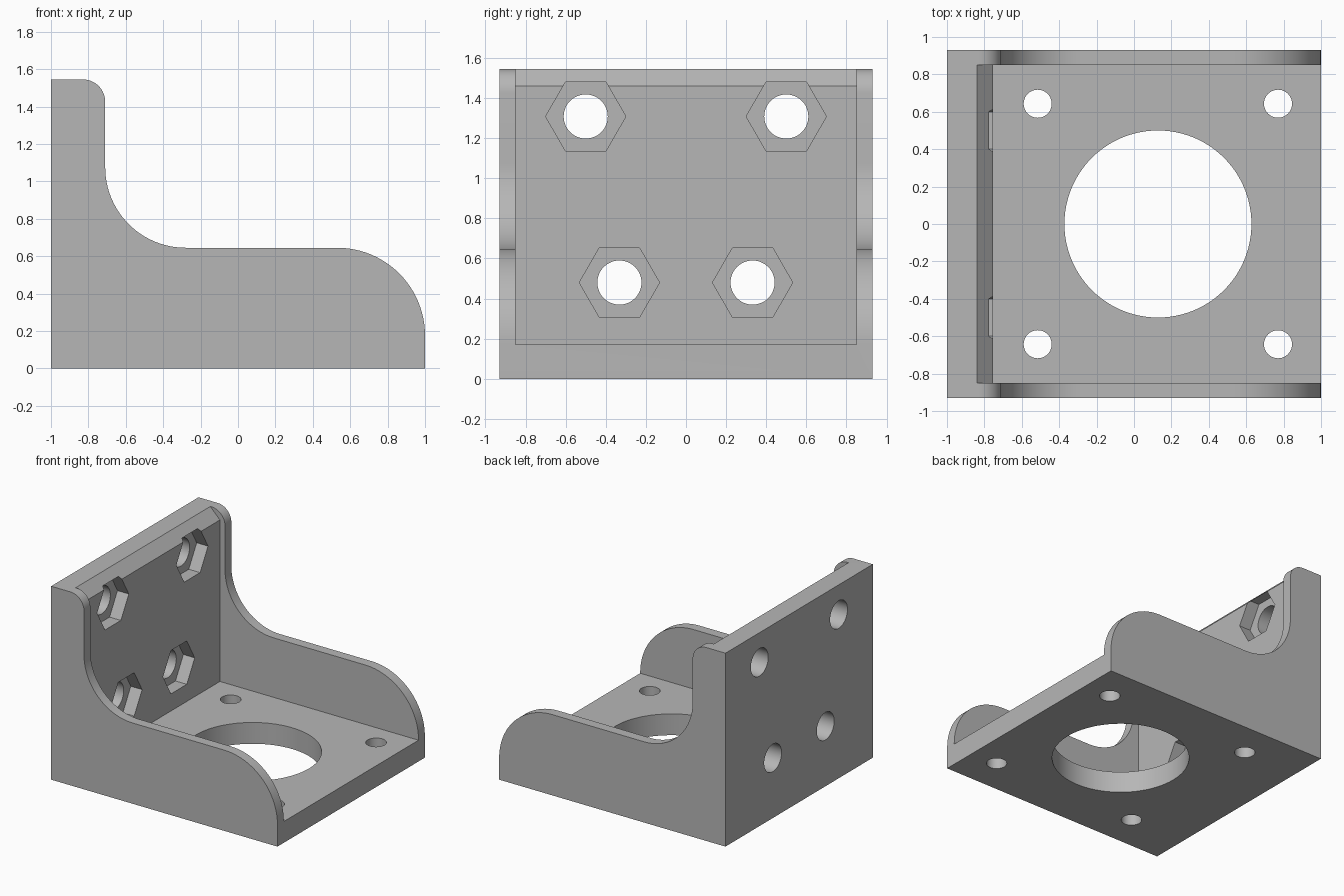
import bpy, bmesh, math
from mathutils import Vector

cube = bpy.data.objects.get("Cube")
if cube:
    bpy.data.objects.remove(cube, do_unlink=True)

grey = bpy.data.materials.new("plain grey")
grey.use_nodes = True
grey.diffuse_color = (0.47, 0.47, 0.47, 1)
grey.node_tree.nodes["Principled BSDF"].inputs["Base Color"].default_value = grey.diffuse_color

WIDTH, INNER = 0.93, 0.85       # half widths outside and between the cheeks
HEIGHT, RIM, FLOOR = 1.545, 0.645, 0.17
PLATE_X, POCKET = -0.755, 0.1   # face of upright plate, nut pocket depth


def prism(name, points, offset):
    """Solid made by sweeping a closed loop of 3D points along offset."""
    bm = bmesh.new()
    face = bm.faces.new([bm.verts.new(p) for p in points])
    grown = bmesh.ops.extrude_face_region(bm, geom=[face])
    verts = [g for g in grown["geom"] if isinstance(g, bmesh.types.BMVert)]
    bmesh.ops.translate(bm, verts=verts, vec=Vector(offset))
    bmesh.ops.recalc_face_normals(bm, faces=bm.faces)
    mesh = bpy.data.meshes.new(name)
    bm.to_mesh(mesh)
    bm.free()
    mesh.materials.append(grey)
    obj = bpy.data.objects.new(name, mesh)
    bpy.context.collection.objects.link(obj)
    return obj


def side_prism(name, profile, half):
    return prism(name, [(x, -half, z) for x, z in profile], (0, 2 * half, 0))


def arc(cx, cz, r, start, end, steps=24):
    angles = [math.radians(start + (end - start) * i / steps) for i in range(steps + 1)]
    return [(cx + r * math.cos(a), cz + r * math.sin(a)) for a in angles]


def ring(r, sides):
    return arc(0, 0, r, 0, 360, sides)[:-1]


def cut(target, cutter):
    cutter.hide_render = True
    mod = target.modifiers.new("cut", "BOOLEAN")
    mod.operation = "DIFFERENCE"
    mod.solver = "EXACT"
    mod.object = cutter
    bpy.context.view_layer.objects.active = target
    bpy.ops.object.modifier_apply(modifier=mod.name)
    bpy.data.objects.remove(cutter, do_unlink=True)


# Solid block with the curved cheek outline
outline = [(-1, 0), (1, 0)]
outline += arc(0.53, RIM - 0.47, 0.47, 0, 90)
outline += arc(-0.28, RIM + 0.43, 0.43, 270, 180)
outline += arc(-0.83, HEIGHT - 0.12, 0.12, 0, 90, 16)
outline += [(-1, HEIGHT)]
bracket = side_prism("mounting_bracket", outline, WIDTH)

# Channel between the cheeks, leaving floor and chamfered upright plate
channel = [(PLATE_X, FLOOR), (1.2, FLOOR), (1.2, 1.7), (PLATE_X - 0.24, 1.7), (PLATE_X, 1.46)]
cut(bracket, side_prism("channel_cutter", channel, INNER))

# Floor holes: large bore and four corner screws
floor_holes = [(0.128, 0, 0.5, 96)]
floor_holes += [(x, y, 0.075, 40) for x in (-0.515, 0.77) for y in (-0.643, 0.643)]
for cx, cy, r, sides in floor_holes:
    loop = [(cx + u, cy + v, -0.1) for u, v in ring(r, sides)]
    cut(bracket, prism("floor_hole_cutter", loop, (0, 0, 0.4)))

# Upright plate: bolt holes with hexagonal nut pockets
for y, z in [(s * a, h) for a, h in ((0.5, 1.308), (0.332, 0.48)) for s in (-1, 1)]:
    for r, sides, x in ((0.11, 48, -1.1), (0.2, 6, PLATE_X - POCKET)):
        loop = [(x, y + u, z + v) for u, v in ring(r, sides)]
        cut(bracket, prism("bolt_cutter", loop, (-0.6 - x, 0, 0)))

# Smooth curves, crisp edges
bpy.ops.object.select_all(action="DESELECT")
bracket.select_set(True)
bpy.context.view_layer.objects.active = bracket
bpy.ops.object.shade_smooth_by_angle(angle=math.radians(25))
